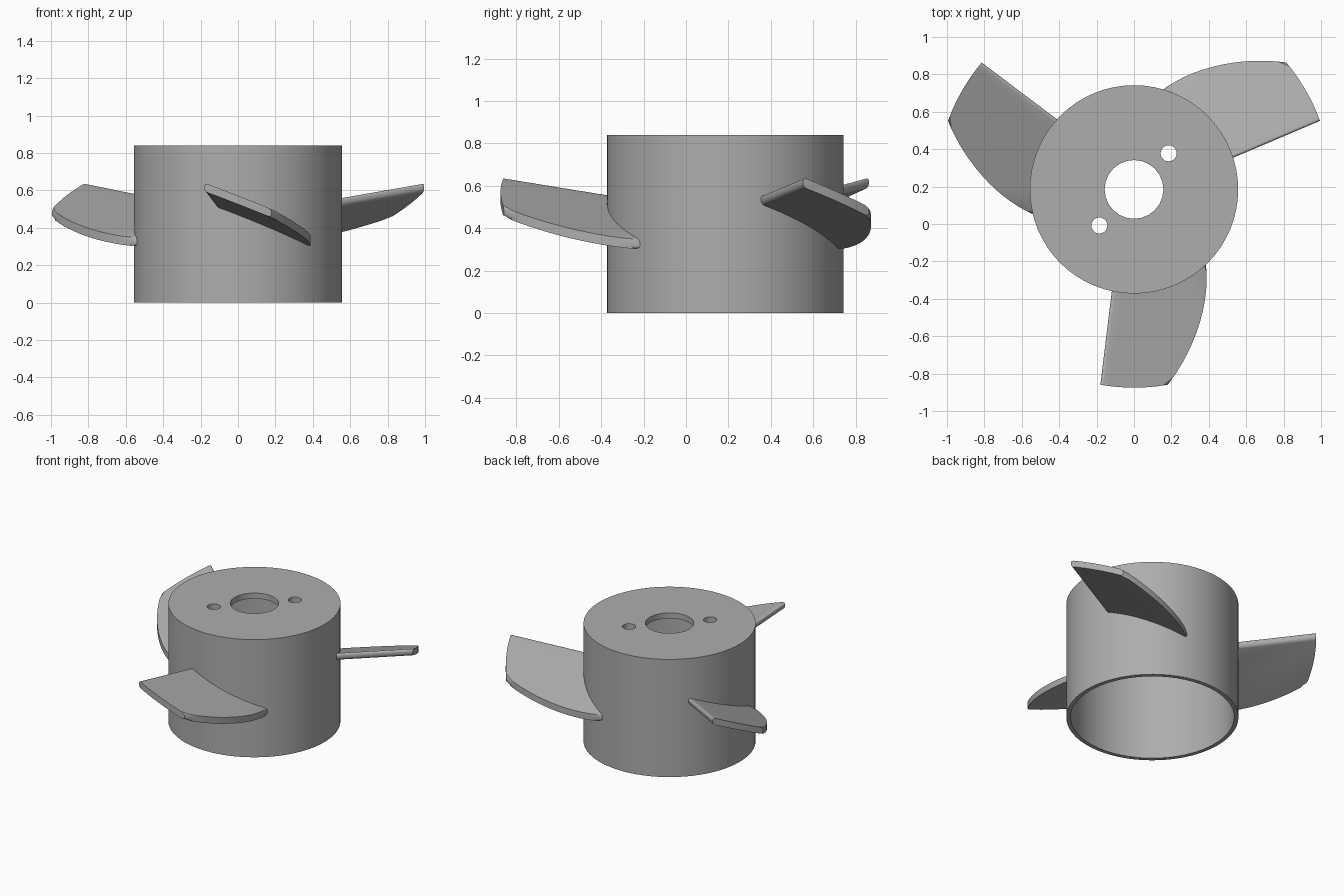
import bpy, bmesh, math
from mathutils import Vector, Matrix

cube = bpy.data.objects.get("Cube")
if cube:
    bpy.data.objects.remove(cube, do_unlink=True)

AXIS = Vector((0, 0.185, 0))      # hub axis
HUB_R, HUB_H = 0.557, 0.84
WALL, CAP = 0.028, 0.04
THICK = 0.046                     # blade thickness

grey = bpy.data.materials.new("grey plastic")
grey.use_nodes = True
colour = (0.42, 0.42, 0.42, 1)
grey.diffuse_color = colour
grey.node_tree.nodes["Principled BSDF"].inputs["Base Color"].default_value = colour


def cylinder(name, radius, bottom, top, sides, offset=(0, 0)):
    centre = AXIS + Vector((offset[0], offset[1], (bottom + top) / 2))
    bpy.ops.mesh.primitive_cylinder_add(vertices=sides, radius=radius,
                                        depth=top - bottom, location=centre)
    obj = bpy.context.object
    obj.name = name
    obj.data.materials.append(grey)
    return obj


def smooth(obj):
    bpy.ops.object.select_all(action='DESELECT')
    obj.select_set(True)
    bpy.context.view_layer.objects.active = obj
    bpy.ops.object.shade_smooth_by_angle(angle=math.radians(35))


# Hub: cup open at the bottom, with a shaft hole and two screw holes in the cap
hub = cylinder("hub", HUB_R, 0, HUB_H, 64)
cutters = [
    cylinder("cavity_cutter", HUB_R - WALL, -0.2, HUB_H - CAP, 64),
    cylinder("shaft_hole_cutter", 0.157, 0.6, 1, 24),
    cylinder("screw_hole_cutter", 0.043, 0.6, 1, 20, (0.185, 0.193)),
    cylinder("screw_hole_cutter", 0.043, 0.6, 1, 20, (-0.185, -0.193)),
]
for cutter in cutters:
    cutter.hide_render = True
    bpy.context.view_layer.objects.active = hub
    mod = hub.modifiers.new("cut", 'BOOLEAN')
    mod.operation = 'DIFFERENCE'
    mod.solver = 'EXACT'
    mod.object = cutter
    bpy.ops.object.modifier_apply(modifier=mod.name)
    bpy.data.objects.remove(cutter, do_unlink=True)
smooth(hub)


def arc(radius, x0, x1, steps):
    """Points on a circle round the axis, on the -y side, from x0 to x1."""
    a0, a1 = math.asin(x0 / radius), math.asin(x1 / radius)
    angles = [a0 + (a1 - a0) * i / steps for i in range(steps + 1)]
    return [(radius * math.sin(a), -radius * math.cos(a)) for a in angles]


def bezier(p0, p1, p2, p3, steps):
    """Inner points of a cubic curve."""
    pts = []
    for i in range(1, steps):
        t = i / steps
        w = ((1 - t)**3, 3 * t * (1 - t)**2, 3 * t * t * (1 - t), t**3)
        pts.append(tuple(sum(k * p[j] for k, p in zip(w, (p0, p1, p2, p3)))
                         for j in (0, 1)))
    return pts


# Blade outline seen from above: tip arc, curved trailing edge, root arc
tip = arc(1.06, -0.18, 0.18, 8)
root = arc(HUB_R - 0.012, 0.383, -0.117, 8)
trailing = bezier(tip[-1], (0.31, -0.88), (0.415, -0.62), root[0], 14)
outline = tip + trailing + root


def blade_z(x, y):
    return 0.64 - 0.39 * (x + 0.18) - 0.114 * (y + 1.045)


def make_blade(name, turn):
    bm = bmesh.new()
    top = [bm.verts.new((x, y, blade_z(x, y))) for x, y in outline]
    low = [bm.verts.new((x, y, blade_z(x, y) - THICK)) for x, y in outline]
    bm.faces.new(top)
    bm.faces.new(low[::-1])
    n, t, r = len(outline), len(tip) - 1, len(tip) + len(trailing)
    rounded = []
    for i in range(n):
        j = (i + 1) % n
        bm.faces.new((top[j], top[i], low[i], low[j]))
        # Round only the trailing and leading edges
        if t <= i < r or i == n - 1:
            rounded += [bm.edges.get((ring[i], ring[j])) for ring in (top, low)]
    bmesh.ops.bevel(bm, geom=rounded, offset=0.018, segments=4, profile=0.5,
                    affect='EDGES', clamp_overlap=True)
    bmesh.ops.recalc_face_normals(bm, faces=bm.faces)
    bm.transform(Matrix.Translation(AXIS) @ Matrix.Rotation(turn, 4, 'Z'))
    mesh = bpy.data.meshes.new(name)
    bm.to_mesh(mesh)
    bm.free()
    mesh.materials.append(grey)
    obj = bpy.data.objects.new(name, mesh)
    bpy.context.collection.objects.link(obj)
    smooth(obj)


# Three blades spaced evenly round the hub
for k, label in enumerate(("front", "back_left", "back_right")):
    make_blade(label + "_blade", k * math.tau / 3)
